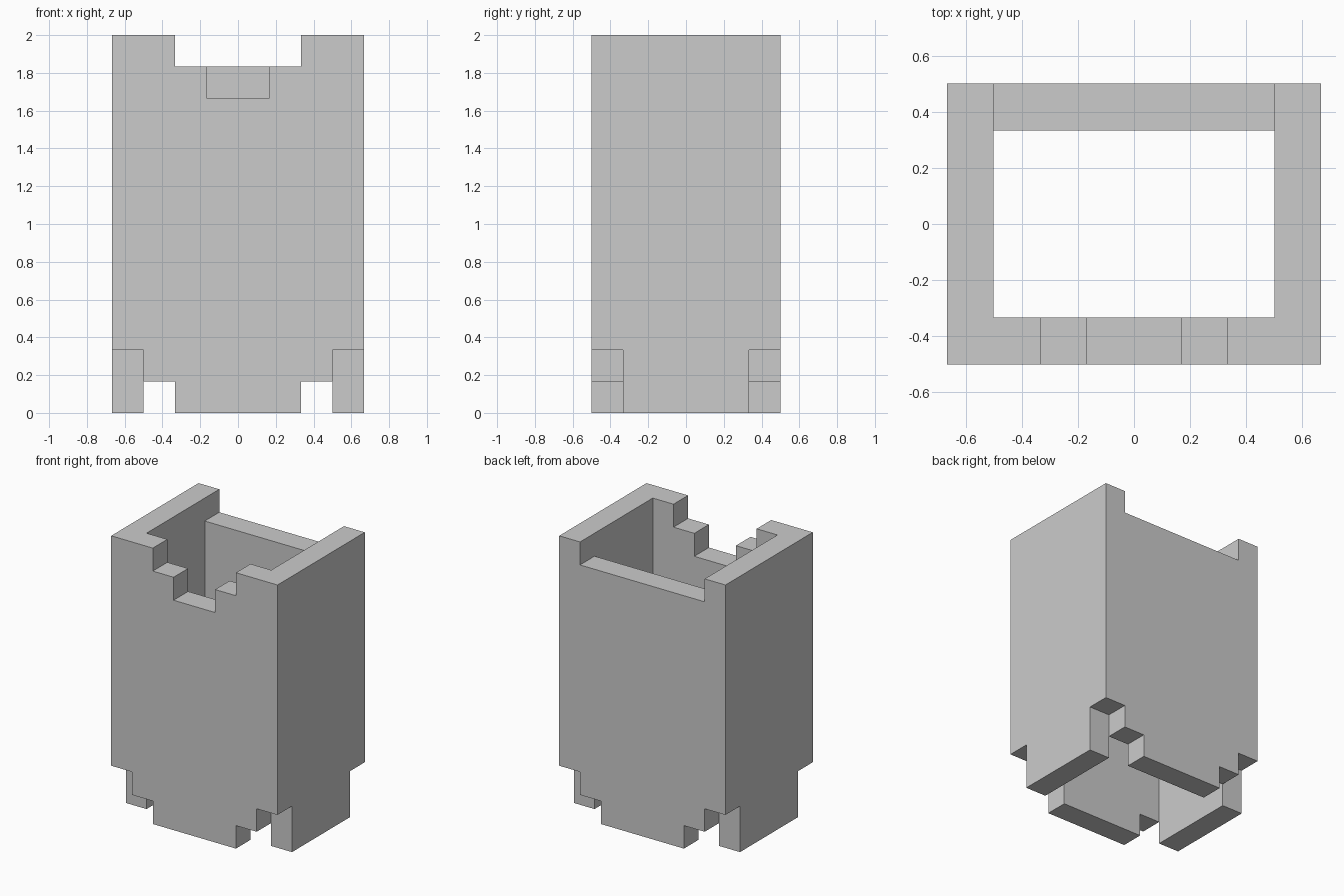
import bpy, bmesh
from mathutils import Matrix

if "Cube" in bpy.data.objects:
    bpy.data.objects.remove(bpy.data.objects["Cube"])

UNIT = 1 / 6  # every size is a whole number of these steps


def panel(name, half, y0, y1):
    """Extrude an (x, z) outline from y0 to y1, in whole grid steps."""
    bm = bmesh.new()
    face = bm.faces.new([bm.verts.new((x, y0, z)) for x, z in half])
    out = bmesh.ops.extrude_face_region(bm, geom=[face])["geom"]
    moved = [g for g in out if isinstance(g, bmesh.types.BMVert)]
    bmesh.ops.translate(bm, verts=moved, vec=(0, y1 - y0, 0))
    bmesh.ops.recalc_face_normals(bm, faces=bm.faces)
    mesh = bpy.data.meshes.new(name)
    bm.to_mesh(mesh)
    bm.free()
    obj = bpy.data.objects.new(name, mesh)
    bpy.context.collection.objects.link(obj)
    return obj


def mirrored(half):
    return half + [(-x, z) for x, z in reversed(half)]


# Stepped lower edge shared by the front and back walls (right half)
lower = [(2, 0), (2, 1), (3, 1), (3, 2), (4, 2), (4, 12)]

# Front wall with a two-step notch, back wall with a wide shallow one
shell = panel("hollow_shell", mirrored(lower + [(2, 12), (2, 11), (1, 11), (1, 10)]), -3, -2)
parts = [panel("back_wall", mirrored(lower + [(3, 12), (3, 11)]), 2, 3)]

# Side walls reach the ground between the cut-away corners
for name, x in (("left_wall", -4), ("right_wall", 3)):
    parts.append(panel(name, [(x, 0), (x + 1, 0), (x + 1, 12), (x, 12)], -2, 2))

# Fuse the four walls into one clean shell
bpy.context.view_layer.objects.active = shell
for part in parts:
    mod = shell.modifiers.new("join_" + part.name, 'BOOLEAN')
    mod.operation = 'UNION'
    mod.solver = 'EXACT'
    mod.object = part
    bpy.ops.object.modifier_apply(modifier=mod.name)
    bpy.data.objects.remove(part)

# Scale from grid steps to final size
shell.data.transform(Matrix.Scale(UNIT, 4))
